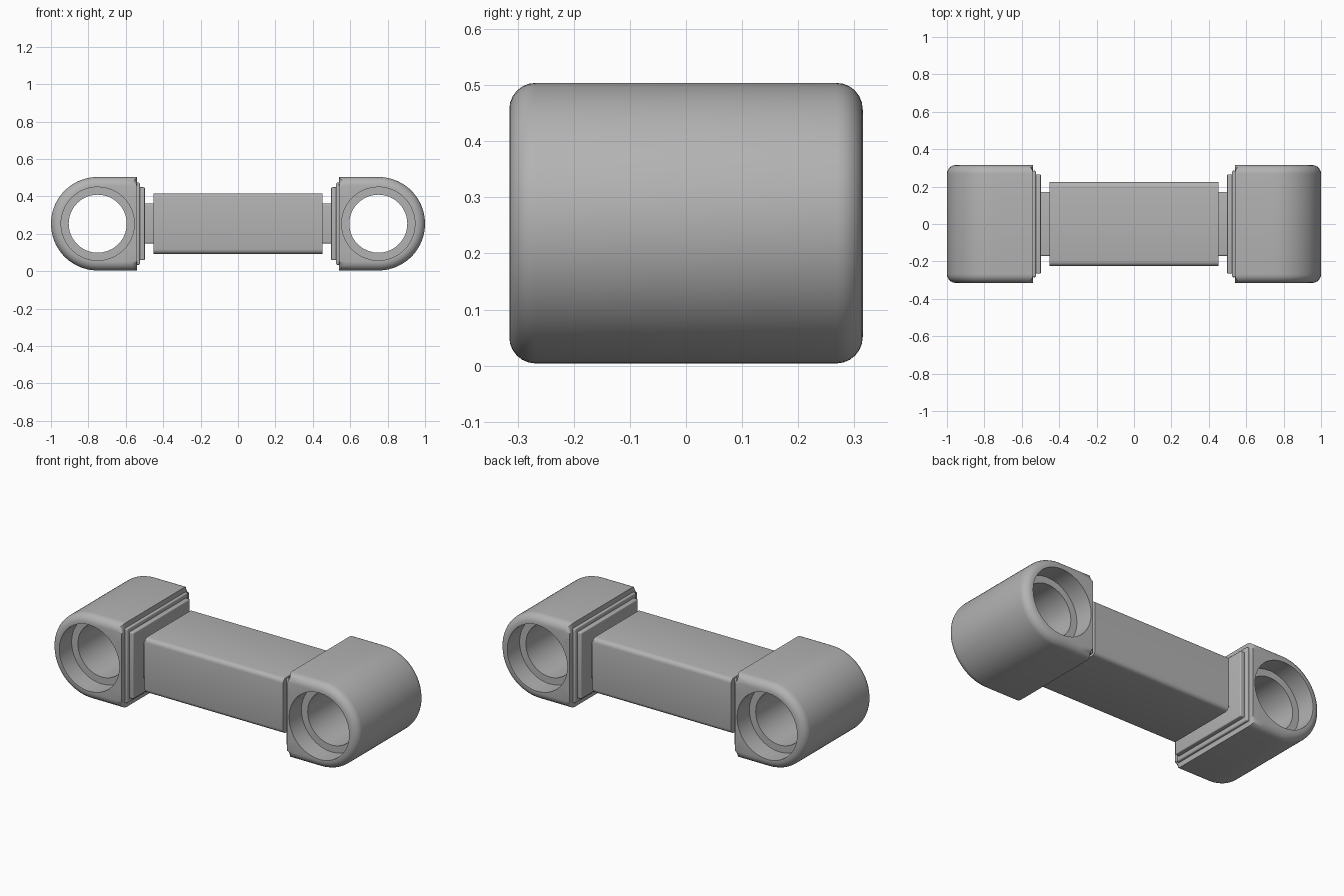
import bpy, bmesh
from math import sin, cos, pi, atan2, radians

if "Cube" in bpy.data.objects:
    bpy.data.objects.remove(bpy.data.objects["Cube"], do_unlink=True)

MID_Z = 0.254      # height of the link's centre line
RADIUS = 0.25      # housing radius
FLAT = 0.21        # bore axis to the flat inner side
FILLET = 0.047
HALF = 0.315       # half depth of a housing

grey = bpy.data.materials.new("plain_grey")
grey.use_nodes = True
colour = (0.45, 0.45, 0.45, 1)
grey.diffuse_color = colour
grey.node_tree.nodes["Principled BSDF"].inputs["Base Color"].default_value = colour


def finish(name, bm, location):
    bmesh.ops.recalc_face_normals(bm, faces=bm.faces)
    mesh = bpy.data.meshes.new(name)
    bm.to_mesh(mesh)
    bm.free()
    mesh.materials.append(grey)
    ob = bpy.data.objects.new(name, mesh)
    ob.location = location
    bpy.context.collection.objects.link(ob)
    bpy.ops.object.select_all(action="DESELECT")
    bpy.context.view_layer.objects.active = ob
    ob.select_set(True)
    bpy.ops.object.shade_smooth_by_angle(angle=radians(32))
    return ob


def box(name, x0, x1, half_y, half_z, bevel, along_x=False):
    """Box between x0 and x1, rounded on its edges parallel to x or on all."""
    bm = bmesh.new()
    bmesh.ops.create_cube(bm, size=1)
    for v in bm.verts:
        v.co.x *= abs(x1 - x0)
        v.co.y *= 2 * half_y
        v.co.z *= 2 * half_z
    edges = [e for e in bm.edges
             if not along_x or abs(e.verts[0].co.x - e.verts[1].co.x) > 1e-4]
    bmesh.ops.bevel(bm, geom=edges, offset=bevel, segments=4, profile=0.5,
                    affect="EDGES")
    return finish(name, bm, ((x0 + x1) / 2, 0, MID_Z))


# Angles from the flat side (0) round the closed end (pi), hitting the corners
corner = atan2(RADIUS, FLAT)
half_turn = ([corner * i / 8 for i in range(8)]
             + [corner + (pi / 2 - corner) * i / 4 for i in range(4)]
             + [pi / 2 + pi / 2 * i / 20 for i in range(20)])
angles = half_turn + [pi] + [-a for a in reversed(half_turn[1:])]


def d_point(a, inset):
    """Outline with one round end and one square end."""
    r = RADIUS - inset
    if cos(a) <= 1e-6:
        return r * cos(a), r * sin(a)
    reach = min(FLAT / cos(a), r / max(abs(sin(a)), 1e-6))
    return reach * cos(a), reach * sin(a)


def housing(name, side):
    bm = bmesh.new()
    # Fillet rings on the outside, then stepped bore rings on the inside
    steps = [i * pi / 12 for i in range(7)]
    outer = [(FILLET * (1 - cos(s)), HALF - FILLET * (1 - sin(s))) for s in steps]
    bore = [(0.196, HALF), (0.196, 0.2), (0.155, 0.2)]
    half = [("d", d, y) for d, y in outer] + [("c", r, y) for r, y in bore]
    sections = half + [(k, v, -y) for k, v, y in reversed(half)]
    rings = []
    for kind, value, y in sections:
        ring = []
        for a in angles:
            x, z = d_point(a, value) if kind == "d" else (value * cos(a), value * sin(a))
            ring.append(bm.verts.new((-side * x, y, z)))
        rings.append(ring)
    n = len(angles)
    for k, ring in enumerate(rings):
        nxt = rings[(k + 1) % len(rings)]
        for i in range(n):
            j = (i + 1) % n
            bm.faces.new((ring[i], ring[j], nxt[j], nxt[i]))
    finish(name, bm, (side * 0.75, 0, MID_Z))


# Both ends of the link
for side, label in ((1, "left"), (-1, "right")):
    housing(label + "_housing", side)
    box(label + "_seat", side * 0.524, side * 0.545, 0.285, 0.22, 0.008)
    box(label + "_flange", side * 0.498, side * 0.53, 0.265, 0.195, 0.006)
    box(label + "_neck", side * 0.44, side * 0.51, 0.172, 0.107, 0.01, True)

# Connecting beam
box("beam", -0.452, 0.452, 0.225, 0.162, 0.025, True)
